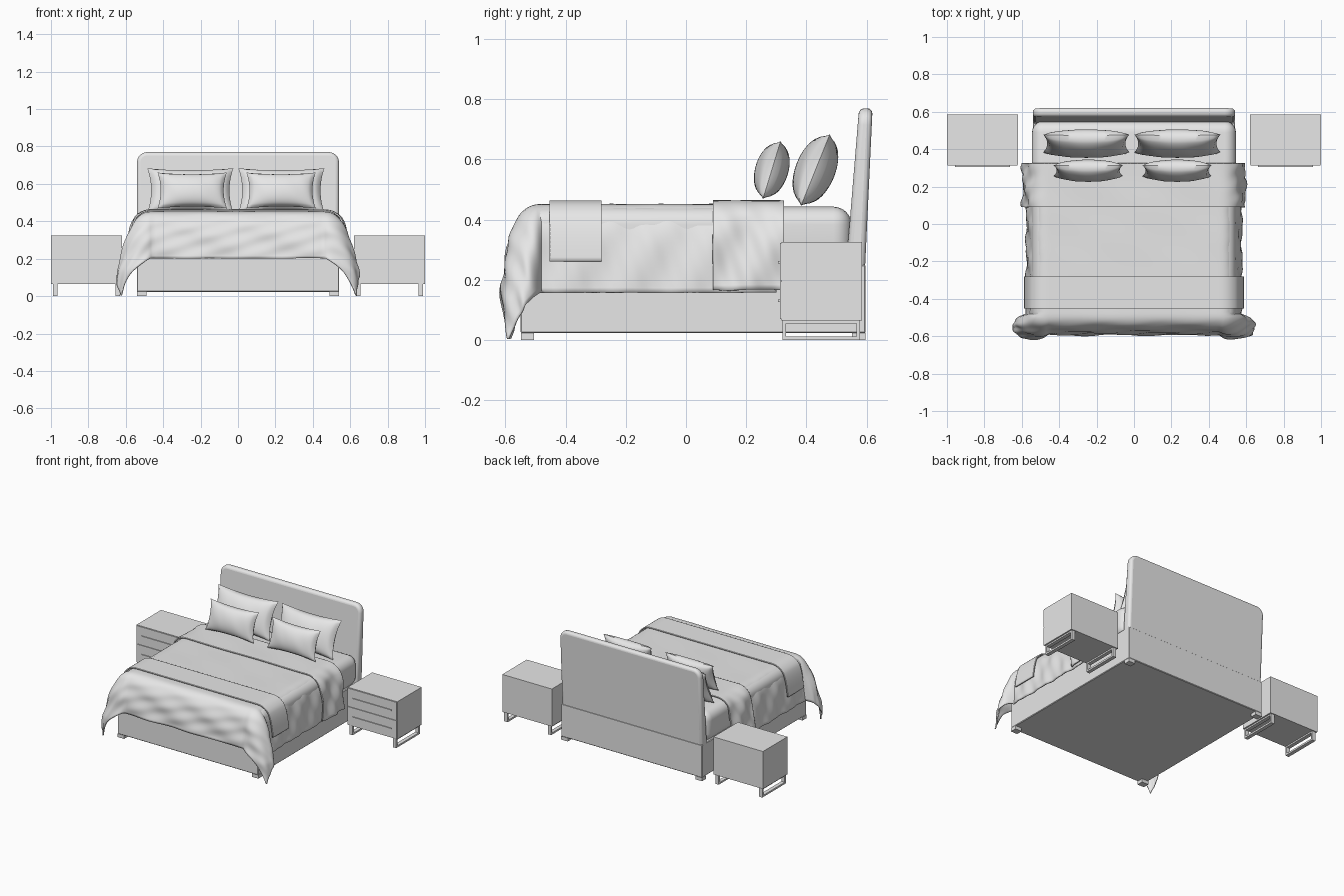
import bpy, bmesh
from math import sin, cos, exp, sqrt, hypot, radians
from mathutils import Matrix

cube = bpy.data.objects.get("Cube")
if cube:
    bpy.data.objects.remove(cube, do_unlink=True)

grey = bpy.data.materials.new("light_grey")
grey.use_nodes = True
grey.diffuse_color = (0.8, 0.8, 0.8, 1)
grey.node_tree.nodes["Principled BSDF"].inputs["Base Color"].default_value = (0.8, 0.8, 0.8, 1)


def finish(name, bm, smooth=True):
    mesh = bpy.data.meshes.new(name)
    bm.to_mesh(mesh)
    bm.free()
    obj = bpy.data.objects.new(name, mesh)
    bpy.context.collection.objects.link(obj)
    mesh.materials.append(grey)
    if smooth:
        bpy.ops.object.select_all(action='DESELECT')
        obj.select_set(True)
        bpy.context.view_layer.objects.active = obj
        bpy.ops.object.shade_smooth_by_angle(angle=radians(40))
    return obj


def add_box(bm, x, y, z):
    """Add a box given (low, high) ranges on each axis."""
    verts = bmesh.ops.create_cube(bm, size=1)["verts"]
    for v in verts:
        v.co = [lo + (c + 0.5) * (hi - lo) for c, (lo, hi) in zip(v.co, (x, y, z))]
    return verts


def box(name, x, y, z, bevel=0, segments=1):
    bm = bmesh.new()
    add_box(bm, x, y, z)
    if bevel:
        bmesh.ops.bevel(bm, geom=bm.edges[:], offset=bevel, segments=segments,
                        profile=0.5, affect='EDGES')
    return finish(name, bm, segments > 1)


def grid_faces(bm, point, nu, nv):
    """Quad sheet through point(u, v) with u and v from 0 to 1."""
    rows = [[bm.verts.new(point(i / nu, j / nv)) for i in range(nu + 1)]
            for j in range(nv + 1)]
    for lower, upper in zip(rows, rows[1:]):
        for i in range(nu):
            bm.faces.new((lower[i], lower[i + 1], upper[i + 1], upper[i]))


EDGE = 0.46      # half width where the cloth starts to fall
FRONT = -0.48    # where the cloth starts to fall at the foot


def drape(name, front, back, side, top, loose, wrinkle):
    """Cloth lying over the mattress and falling off its edges."""
    def point(u, v):
        s = (2 * u - 1) * (EDGE + side)
        t = front + v * (back - front)
        a, b = max(0, abs(s) - EDGE), max(0, FRONT - t)
        d = (a ** 1.65 + b ** 1.65) ** (1 / 1.65)
        drop = sqrt(d * d + 0.01) - 0.1
        out = 0.1 * (1 - exp(-d / 0.09)) + 0.05 * d + loose * min(1, d / 0.1)
        flat = hypot(a, b) or 1
        corner = 4 * a * b / ((a + b) ** 2 or 1) * min(1, d / 0.4)
        wave = wrinkle * min(1, d / 0.2)
        out += wave * (sin(t * 31 + s * 17) + 0.6 * sin(t * 67 - s * 23))
        lift = wrinkle * 0.2 * sin(s * 11 + t * 7) * sin(t * 19)
        x = min(abs(s), EDGE) + a / flat * (out + 0.1 * corner)
        y = max(t, FRONT) - b / flat * (out + 0.04 * corner)
        return (x if s > 0 else -x, y, max(0.004, top + lift - drop))

    bm = bmesh.new()
    grid_faces(bm, point, 96, 80)
    obj = finish(name, bm)
    solid = obj.modifiers.new("thickness", 'SOLIDIFY')
    solid.thickness, solid.offset = 0.008, -1
    return obj


def pillow(name, half_w, half_h, depth, location, lean):
    """Stuffed cushion with pointed corners and drawn-in seams."""
    bm = bmesh.new()
    for face in (-1, 1):
        def point(u, v):
            p, q = 2 * u - 1, 2 * v - 1
            x = p * half_w * (1 - 0.09 * (1 - q * q))
            z = q * half_h * (1 - 0.10 * (1 - p * p))
            full = max(0, (1 - p * p) * (1 - q * q)) ** 0.45
            crease = 1 + 0.04 * sin(9 * p + 3 * q) * abs(p)
            return (x, face * depth * full * crease, z)
        grid_faces(bm, point, 28, 24)
    bmesh.ops.remove_doubles(bm, verts=bm.verts[:], dist=0.0005)
    bmesh.ops.recalc_face_normals(bm, faces=bm.faces[:])
    bmesh.ops.rotate(bm, verts=bm.verts[:], matrix=Matrix.Rotation(radians(-lean), 3, 'X'))
    bmesh.ops.translate(bm, verts=bm.verts[:], vec=location)
    return finish(name, bm)


# Bed base and feet
box("bed_base", (-0.54, 0.54), (-0.55, 0.597), (0.023, 0.25), 0.004)
for side, x in (("right", -0.515), ("left", 0.515)):
    for end, y in (("front", -0.527), ("back", 0.574)):
        box(f"{end}_{side}_foot", (x - 0.025, x + 0.025), (y - 0.022, y + 0.022), (0, 0.024))

# Mattress
box("mattress", (-0.545, 0.545), (-0.53, 0.55), (0.235, 0.443), 0.06, 6)

# Headboard: rounded top corners, leaning back and thinning upward
bm = bmesh.new()
add_box(bm, (-0.54, 0.54), (0, 1), (0.22, 0.77))
corners = [e for e in bm.edges if all(v.co.z > 0.7 for v in e.verts)
           and abs(e.verts[0].co.y - e.verts[1].co.y) > 0.5]
bmesh.ops.bevel(bm, geom=corners, offset=0.055, segments=6, profile=0.5, affect='EDGES')
for v in bm.verts:
    h = (v.co.z - 0.22) / 0.55
    v.co.y = 0.53 + 0.045 * h if v.co.y < 0.5 else 0.594 + 0.026 * h
headboard = finish("headboard", bm)
bevel = headboard.modifiers.new("soft_edges", 'BEVEL')
bevel.width, bevel.segments, bevel.limit_method = 0.018, 4, 'ANGLE'

# Bedding
drape("duvet", FRONT - 0.335, 0.30, 0.382, 0.452, 0, 0.004)
drape("folded_duvet_band", 0.09, 0.325, 0.385, 0.464, 0.018, 0.007)
drape("bed_runner", -0.453, -0.28, 0.285, 0.463, 0.018, 0)

# Pillows
for side, big_x, small_x in (("right", -0.255, -0.245), ("left", 0.232, 0.23)):
    pillow(f"large_{side}_pillow", 0.23, 0.128, 0.066, (big_x, 0.43, 0.565), 22)
    pillow(f"small_{side}_pillow", 0.185, 0.1, 0.055, (small_x, 0.285, 0.565), 17)

# Nightstands with two drawers, slim handles and looped legs
for side, cx in (("right", -0.81), ("left", 0.81)):
    box(f"{side}_nightstand_body", (cx - 0.19, cx + 0.19), (0.317, 0.585), (0.065, 0.325))
    for level, z in (("lower", 0.07), ("upper", 0.198)):
        box(f"{side}_{level}_drawer", (cx - 0.187, cx + 0.187), (0.312, 0.32), (z, z + 0.124))
        box(f"{side}_{level}_handle", (cx - 0.148, cx + 0.148), (0.306, 0.314),
            (z + 0.056, z + 0.064))
    for end, lx in (("right", cx - 0.167), ("left", cx + 0.167)):
        bm = bmesh.new()
        xs = (lx - 0.013, lx + 0.013)
        add_box(bm, xs, (0.32, 0.578), (0, 0.012))
        add_box(bm, xs, (0.32, 0.578), (0.055, 0.066))
        for y in (0.32, 0.566):
            add_box(bm, xs, (y, y + 0.012), (0.012, 0.055))
        finish(f"{side}_nightstand_{end}_leg_loop", bm, False)
